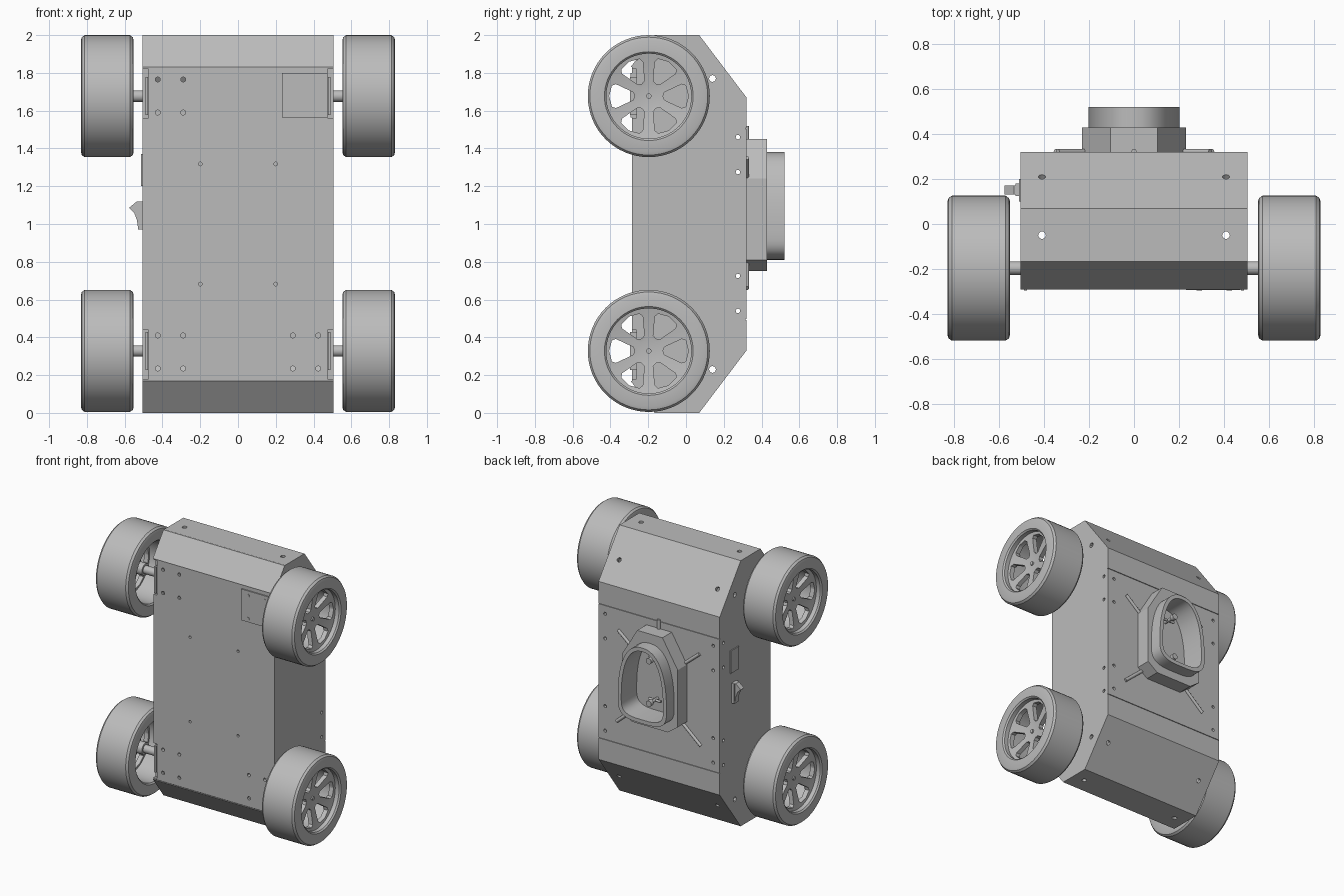
import bpy, bmesh, math
from mathutils import Vector, Matrix

if "Cube" in bpy.data.objects:
    bpy.data.objects.remove(bpy.data.objects["Cube"])

grey = bpy.data.materials.new("light_grey")
grey.use_nodes = True
colour = (0.5, 0.5, 0.5, 1)
grey.diffuse_color = colour
grey.node_tree.nodes["Principled BSDF"].inputs["Base Color"].default_value = colour


def finish(name, bm):
    bmesh.ops.recalc_face_normals(bm, faces=bm.faces)
    mesh = bpy.data.meshes.new(name)
    bm.to_mesh(mesh)
    bm.free()
    mesh.materials.append(grey)
    ob = bpy.data.objects.new(name, mesh)
    bpy.context.scene.collection.objects.link(ob)
    return ob


def prism(name, pts, axis, lo, hi):
    """Extrude a 2D outline along x (y,z points) or y (x,z points)."""
    bm = bmesh.new()
    place = (lambda a, b: (lo, a, b)) if axis == "x" else (lambda a, b: (a, lo, b))
    face = bm.faces.new([bm.verts.new(place(*p)) for p in pts])
    new = bmesh.ops.extrude_face_region(bm, geom=[face])["geom"]
    shift = Vector((hi - lo, 0, 0)) if axis == "x" else Vector((0, hi - lo, 0))
    bmesh.ops.translate(bm, vec=shift, verts=[v for v in new if isinstance(v, bmesh.types.BMVert)])
    return finish(name, bm)


def box(name, x, y, z):
    return prism(name, [(y[0], z[0]), (y[1], z[0]), (y[1], z[1]), (y[0], z[1])], "x", *x)


def rod(name, start, end, r, r2=None, sides=16):
    a, b = Vector(start), Vector(end)
    bm = bmesh.new()
    turn = (b - a).to_track_quat("Z", "Y").to_matrix().to_4x4()
    bmesh.ops.create_cone(bm, cap_ends=True, segments=sides, radius1=r, radius2=r if r2 is None else r2,
                          depth=(b - a).length, matrix=Matrix.Translation((a + b) / 2) @ turn)
    return finish(name, bm)


def lathe(name, profile, steps=64):
    """Spin a closed (x, radius) profile around the x axis."""
    bm = bmesh.new()
    vs = [bm.verts.new((x, 0, r)) for x, r in profile]
    es = [bm.edges.new((vs[i - 1], vs[i])) for i in range(len(vs))]
    bmesh.ops.spin(bm, geom=vs + es, cent=(0, 0, 0), axis=(1, 0, 0), angle=math.tau, steps=steps)
    bmesh.ops.remove_doubles(bm, verts=bm.verts, dist=0.0005)
    return finish(name, bm)


def cut(ob, cutters):
    """Subtract the cutters, then remove them."""
    for c in cutters:
        mod = ob.modifiers.new("cut", "BOOLEAN")
        mod.operation, mod.solver, mod.object = "DIFFERENCE", "EXACT", c
    bpy.context.view_layer.update()
    mesh = bpy.data.meshes.new_from_object(ob.evaluated_get(bpy.context.evaluated_depsgraph_get()))
    ob.modifiers.clear()
    ob.data = mesh
    for c in cutters:
        bpy.data.objects.remove(c)


# Hollow body shell
outline = [(-0.285, 0.17), (-0.16, 0), (0.07, 0), (0.32, 0.33),
           (0.32, 1.67), (0.07, 2), (-0.16, 2), (-0.285, 1.83)]
inner = [(0.017 + (y - 0.017) * 0.92, 1 + (z - 1) * 0.975) for y, z in outline]
body = prism("body", outline, "x", -0.505, 0.505)
cutters = [prism("cavity", inner, "x", -0.48, 0.48)]


def hole(point, direction, r):
    p, d = Vector(point), Vector(direction).normalized() * 0.05
    cutters.append(rod("hole", p - d, p + d, r, sides=12))


for s in (-1, 1):
    for up in (-1, 1):
        z = lambda d: 1 + up * d
        # Holes in the side walls
        hole((s * 0.5, 0.14, z(0.77)), (1, 0, 0), 0.018)
        for d in (0.46, 0.275):
            hole((s * 0.5, 0.275, z(d)), (1, 0, 0), 0.012)
            hole((s * 0.45, 0.31, z(d - 0.02)), (0, 1, 0), 0.012)
        # Holes in the floor panel
        for x in (0.29, 0.425):
            for d in (0.765, 0.59):
                hole((s * x, -0.28, z(d)), (0, 1, 0), 0.013)
        hole((s * 0.2, -0.28, z(0.318)), (0, 1, 0), 0.01)
        # Holes in the slopes and ends
        hole((s * 0.41, -0.225, z(0.915)), (0, -0.17, up * 0.125), 0.015)
        hole((s * 0.41, -0.05, z(0.99)), (0, 0, 1), 0.017)
        hole((s * 0.41, 0.21, z(0.815)), (0, 0.33, up * 0.25), 0.016)
        # Axle notches
        lo, hi = sorted((s * 0.475, s * 0.52))
        a, b = sorted((z(0.56), z(0.82)))
        cutters.append(box("notch", (lo, hi), (-0.3, -0.262), (a, b)))
for z in (0.495, 1.505):
    cutters.append(box("seam", (-0.52, 0.52), (0.314, 0.34), (z - 0.003, z + 0.003)))
cut(body, cutters)

# Folded end flaps that overlap the floor panel
for up, name in ((-1, "lower_flap"), (1, "upper_flap")):
    z = lambda d: 1 + up * d
    prism(name, [(-0.284, z(0.832)), (-0.16, z(0.9995)), (-0.166, z(0.9995)), (-0.292, z(0.832))],
          "x", -0.505, 0.505)

# Cover plate on the floor panel
box("cover_plate", (0.232, 0.475), (-0.294, -0.28), (1.565, 1.8))
for x in (0.29, 0.425):
    for z in (1.59, 1.765):
        rod("cover_screw", (x, -0.297, z), (x, -0.28, z), 0.012)

# Wheels: tyre, spoked dish, hub and axle, built once and repeated
tyre = lathe("tyre", [(0.14, 0.235), (0.14, 0.295), (0.135, 0.312), (0.12, 0.323), (-0.12, 0.323),
                      (-0.135, 0.312), (-0.14, 0.295), (-0.14, 0.235), (-0.13, 0.225), (0.13, 0.225)])
dish = lathe("spoked_dish", [(0.10, 0.23), (0.065, 0.06), (0.065, 0), (0.03, 0), (0.03, 0.06), (0.065, 0.23)])
windows = []
for k in range(6):
    mid = k * math.tau / 6
    shape = [(0.085, -14), (0.185, -20), (0.203, -16), (0.21, 0), (0.203, 16), (0.185, 20), (0.085, 14), (0.075, 0)]
    pts = [(r * math.cos(mid + math.radians(a)), r * math.sin(mid + math.radians(a))) for r, a in shape]
    windows.append(prism("window", pts, "x", -0.05, 0.2))
cut(dish, windows)
hub = rod("hub", (-0.06, 0, 0), (0.05, 0, 0), 0.045, sides=24)
nut = rod("hub_nut", (0.04, 0, 0), (0.075, 0, 0), 0.014)
axle = rod("axle", (-0.22, 0, 0), (-0.05, 0, 0), 0.03, sides=24)
parts = [tyre, dish, hub, nut, axle]
for z, end in ((0.328, "lower"), (1.677, "upper")):
    for s, side in ((1, "left"), (-1, "right")):
        for part in parts:
            ob = bpy.data.objects.new(f"{end}_{side}_{part.name}", part.data)
            bpy.context.scene.collection.objects.link(ob)
            ob.location = (s * 0.692, -0.197, z)
            ob.rotation_euler.z = 0 if s > 0 else math.pi
        # Axle bracket inside the notch
        lo, hi = sorted((s * 0.476, s * 0.49))
        box("axle_bracket", (lo, hi), (-0.297, -0.255), (z - 0.1, z + 0.1))
for part in parts:
    bpy.data.objects.remove(part)


# Turret base and rounded hood on the back
def mirrored(half):
    return half + [(-x, z) for x, z in reversed(half) if x > 0]


def egg(scale):
    """Arch with a narrow rounded top and a broad base."""
    pts = []
    for i in range(48):
        t = math.tau * i / 48
        c, s = math.cos(t), math.sin(t)
        e = 0.85 if s > 0 else 0.6
        x = math.copysign(abs(c) ** e, c) * 0.203 * scale
        rise = 0.42 if s > 0 else 0.15
        z = 0.96 + math.copysign(abs(s) ** e, s) * (rise - 0.203 * (1 - scale))
        pts.append((x, z))
    return pts


base = prism("turret_base", mirrored([(0.15, 0.75), (0.232, 0.81), (0.232, 1.24), (0.105, 1.45)]), "y", 0.315, 0.43)
hood = prism("turret_hood", egg(1), "y", 0.425, 0.522)
cut(base, [prism("bore", egg(0.86), "y", 0.338, 0.6)])
cut(hood, [prism("bore", egg(0.86), "y", 0.3, 0.6)])
for z in (0.93, 1.25):
    rod("sensor_stem", (0, 0.33, z), (0, 0.43, z), 0.012)
    rod("sensor_head", (0, 0.415, z), (0, 0.445, z), 0.022)
    rod("sensor_arm", (-0.05, 0.37, z), (0.05, 0.37, z), 0.009)

# Thin ribs around the turret
rod("top_rib", (0, 0.322, 1.43), (0, 0.322, 1.52), 0.012)
for s in (-1, 1):
    rod("upper_rib", (s * 0.22, 0.322, 1.25), (s * 0.34, 0.322, 1.35), 0.012)
    rod("lower_rib", (s * 0.2, 0.322, 0.79), (s * 0.35, 0.322, 0.66), 0.012)

# Switch plate and lever on the side
box("side_plate", (-0.513, -0.49), (0.1, 0.2), (1.2, 1.37))
box("lever_mount", (-0.528, -0.49), (0.125, 0.18), (0.97, 1.12))
lever = [(-0.5, 1.12), (-0.535, 1.12), (-0.577, 1.085), (-0.55, 1.06), (-0.535, 1.02), (-0.528, 0.97), (-0.5, 0.97)]
prism("lever", lever, "y", 0.132, 0.172)

# Smooth curved surfaces, keep hard edges crisp
bpy.ops.object.select_all(action="DESELECT")
for ob in bpy.context.scene.objects:
    if ob.type == "MESH":
        ob.select_set(True)
        bpy.context.view_layer.objects.active = ob
bpy.ops.object.shade_smooth_by_angle(angle=math.radians(30))
